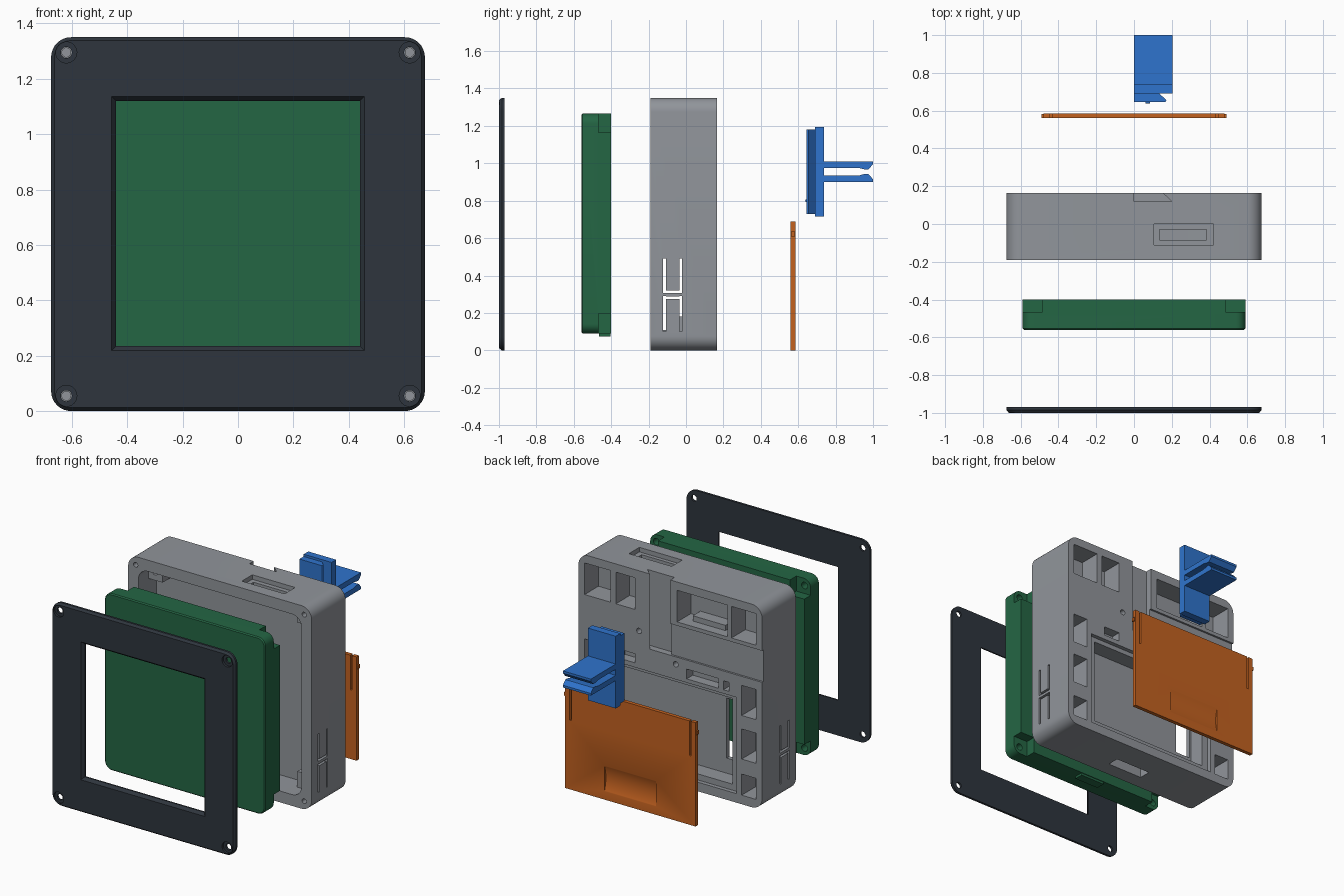
import bpy, bmesh, math

old = bpy.data.objects.get("Cube")
if old:
    bpy.data.objects.remove(old, do_unlink=True)


def material(name, rgb):
    lin = [((c / 255 + 0.055) / 1.055) ** 2.4 for c in rgb] + [1]
    m = bpy.data.materials.new(name)
    m.use_nodes = True
    m.diffuse_color = lin
    bsdf = next(n for n in m.node_tree.nodes if n.type == 'BSDF_PRINCIPLED')
    bsdf.inputs["Base Color"].default_value = lin
    return m


CHARCOAL = material("charcoal", (46, 53, 61))
GREEN = material("board green", (36, 102, 68))
GREY = material("case grey", (145, 149, 155))
ORANGE = material("lid orange", (196, 98, 32))
BLUE = material("clip blue", (47, 116, 205))


def loft(name, rings, mat=None):
    """Solid through a list of equal-length rings of 3D points."""
    bm = bmesh.new()
    loops = [[bm.verts.new(p) for p in r] for r in rings]
    n = len(loops[0])
    for a, b in zip(loops, loops[1:]):
        for i in range(n):
            j = (i + 1) % n
            bm.faces.new((a[i], a[j], b[j], b[i]))
    bm.faces.new(loops[0])
    bm.faces.new(loops[-1])
    bmesh.ops.recalc_face_normals(bm, faces=bm.faces)
    me = bpy.data.meshes.new(name)
    bm.to_mesh(me)
    bm.free()
    ob = bpy.data.objects.new(name, me)
    bpy.context.collection.objects.link(ob)
    if mat:
        me.materials.append(mat)
    return ob


def prism(name, pts, axis, lo, hi, mat=None):
    """Extrude a 2D outline along x (y,z), y (x,z) or z (x,y)."""
    def at(p, t):
        return {'x': (t, *p), 'y': (p[0], t, p[1]), 'z': (*p, t)}[axis]
    return loft(name, [[at(p, t) for p in pts] for t in (lo, hi)], mat)


def box(x0, x1, y0, y1, z0, z1, name="cutter", mat=None):
    return prism(name, [(x0, y0), (x1, y0), (x1, y1), (x0, y1)], 'z', z0, z1, mat)


def rounded(x0, x1, z0, z1, r, seg=8):
    pts = []
    for k, (cx, cz) in enumerate([(x1 - r, z1 - r), (x0 + r, z1 - r),
                                  (x0 + r, z0 + r), (x1 - r, z0 + r)]):
        for i in range(seg + 1):
            a = math.pi / 2 * (k + i / seg)
            pts.append((cx + r * math.cos(a), cz + r * math.sin(a)))
    return pts


def disc(cx, cz, r, n=24):
    return [(cx + r * math.cos(2 * math.pi * i / n),
             cz + r * math.sin(2 * math.pi * i / n)) for i in range(n)]


def hole(cx, cz, r, y0, y1):
    return prism("cutter", disc(cx, cz, r), 'y', y0, y1)


def carve(ob, cutters, op='DIFFERENCE'):
    bpy.context.view_layer.objects.active = ob
    for c in cutters:
        mod = ob.modifiers.new("cut", 'BOOLEAN')
        mod.operation, mod.solver, mod.object = op, 'EXACT', c
        bpy.ops.object.modifier_apply(modifier=mod.name)
        bpy.data.objects.remove(c, do_unlink=True)


def y_loft(name, sections, mat=None):
    return loft(name, [[(x, y, z) for x, z in pts] for y, pts in sections], mat)


MID = 0.675
CORNERS = [(sx, sz) for sx in (-1, 1) for sz in (-1, 1)]
SCREWS = [(sx * 0.62, MID + sz * 0.62) for sx, sz in CORNERS]


def square(h, r):
    return rounded(-h, h, MID - h, MID + h, r)


# Front bezel: chamfered frame with a bevelled window and countersunk screws
bezel = y_loft("front_bezel", [(-1, square(0.663, 0.06)), (-0.985, square(0.675, 0.072)),
                               (-0.97, square(0.675, 0.072))], CHARCOAL)


def window(g):
    return [(-0.44 - g, 0.235 - g), (0.44 + g, 0.235 - g), (0.44 + g, 1.12 + g), (-0.44 - g, 1.12 + g)]


carve(bezel, [y_loft("cutter", [(-1.01, window(0.024)), (-0.98, window(0)), (-0.96, window(0))])])
for sx, sz in SCREWS:
    carve(bezel, [hole(sx, sz, 0.038, -1.05, -0.985), hole(sx, sz, 0.02, -1.05, -0.9)])

# Display module with notched back corners and a locating tab
panel = y_loft("display_module",
               [(-0.56, rounded(-0.583, 0.583, 0.097, 1.258, 0.045)),
                (-0.553, rounded(-0.59, 0.59, 0.09, 1.265, 0.052)),
                (-0.4, rounded(-0.59, 0.59, 0.09, 1.265, 0.052))], GREEN)
for sx, sz in CORNERS:
    cx, cz = sx * 0.545, 0.6775 + sz * 0.54
    carve(panel, [box(cx - 0.06, cx + 0.06, -0.467, -0.3, cz - 0.053, cz + 0.06),
                  hole(cx, cz, 0.022, -0.52, -0.3)])
box(-0.09, 0.09, -0.465, -0.405, 0.075, 0.12, "module_tab", GREEN)

# Main case: rounded shell, hollow from the front
case = y_loft("main_case", [(-0.19, square(0.675, 0.075)), (0.165, square(0.675, 0.075))], GREY)
cuts = [y_loft("cutter", [(-0.3, square(0.6, 0.07)), (0, square(0.6, 0.07))])]
cuts += [hole(sx, sz, 0.016, -0.3, -0.08) for sx, sz in SCREWS]

# Rear pockets: upper row and the two side columns
for x0, x1 in ((0.44, 0.63), (0.26, 0.4), (-0.42, -0.05), (-0.63, -0.45)):
    cuts.append(box(x0, x1, 0.02, 0.2, 1.085, 1.295))
for s in (-1, 1):
    for z0, z1 in ((0.59, 0.79), (0.3, 0.5), (0.06, 0.2)):
        x0, x1 = sorted((s * 0.525, s * 0.63))
        cuts.append(box(x0, x1, 0.02, 0.2, z0, z1))

# Dovetail channel, shallow step, lid recess, compartment and wire openings
cuts += [
    prism("cutter", [(0, 0.2), (0, 0.12), (0.2, 0.12), (0.15, 0.166), (0.15, 0.2)], 'z', 0.85, 1.4),
    box(-0.7, 0.001, 0.152, 0.2, 0.85, 1.06),
    box(-0.487, 0.487, 0.138, 0.2, 0.06, 0.7),
    box(-0.44, 0.44, 0.03, 0.2, 0.1, 0.67),
    box(-0.43, -0.32, -0.05, 0.2, 0.2, 0.6),
    box(-0.355, -0.12, 0.1, 0.2, 0.725, 0.79),
    box(-0.43, -0.39, 0.1, 0.2, 0.725, 0.785),
    box(0.26, 0.38, 0.1, 0.2, 0.73, 0.79),
    hole(0.23, 0.95, 0.018, 0.09, 0.2),
    hole(-0.04, 0.8, 0.018, 0.09, 0.2),
]
# Top port and bottom opening
cuts += [box(0.105, 0.42, -0.11, 0, 1.32, 1.4), box(0.135, 0.385, -0.085, -0.03, 1.25, 1.4),
         box(-0.13, 0.13, -0.09, 0.01 - 0.02, -0.1, 0.1)]
# Side button slits: two facing U shapes on each side
for s in (-1, 1):
    x0, x1 = sorted((s * 0.59, s * 0.7))
    for z0, z1, bar in ((0.307, 0.49, 0.307), (0.1, 0.29, 0.275)):
        for y in (-0.122, -0.036):
            cuts.append(box(x0, x1, y, y + 0.014, z0, z1))
        cuts.append(box(x0, x1, -0.122, -0.022, bar, bar + 0.014))
carve(case, cuts)

# Screw bosses inside the case and a ledge in the wide pocket
for sx, sz in CORNERS:
    cx, cz = sx * 0.55, MID + sz * 0.55
    boss = box(cx - 0.055, cx + 0.055, -0.085, 0.005, cz - 0.055, cz + 0.055, "screw_boss", GREY)
    carve(boss, [hole(cx, cz, 0.02, -0.2, -0.02)])
box(-0.36, -0.12, 0.015, 0.1, 1.08, 1.12, "pocket_ledge", GREY)

# Sliding lid with spring slits, side nubs and a thumb scoop
lid = box(-0.48, 0.48, 0.56, 0.585, 0, 0.69, "sliding_lid", ORANGE)
carve(lid, [box(s * 0.44 - 0.006, s * 0.44 + 0.006, 0.5, 0.6, 0.46, 0.7) for s in (-1, 1)]
      + [prism("cutter", disc(0.82, 0.14, 0.25, 96), 'x', -0.19, 0.19)])
for s in (-1, 1):
    box(s * 0.482 - 0.007, s * 0.482 + 0.007, 0.562, 0.583, 0.61, 0.635, "lid_nub", ORANGE)

# Clip: dovetail rail, back plate, small detent and two spring jaws
prism("clip_rail", [(0, 0.7), (0, 0.645), (0.165, 0.645), (0.172, 0.655), (0.135, 0.69), (0.135, 0.7)],
      'z', 0.73, 1.18, BLUE)
box(0, 0.205, 0.69, 0.738, 0.715, 1.195, "clip_plate", BLUE)
prism("clip_detent", disc(0.645, 0.8, 0.008, 12), 'x', 0.06, 0.085, BLUE)
for s in (-1, 1):
    jaw = [(0.73, 0.055), (1, 0.055), (1, 0.04), (0.975, 0.012), (0.955, 0.012), (0.925, 0.02), (0.73, 0.02)]
    prism("clip_jaw", [(y, 0.955 + s * z) for y, z in jaw], 'x', 0, 0.205, BLUE)

# Smooth the round corners, keep the edges sharp
bpy.ops.object.select_all(action='DESELECT')
for ob in bpy.context.collection.objects:
    if ob.type == 'MESH' and ob.data.materials and ob.data.materials[0] in (CHARCOAL, GREEN, GREY, ORANGE, BLUE):
        ob.select_set(True)
        bpy.context.view_layer.objects.active = ob
bpy.ops.object.shade_smooth_by_angle(angle=math.radians(25))
